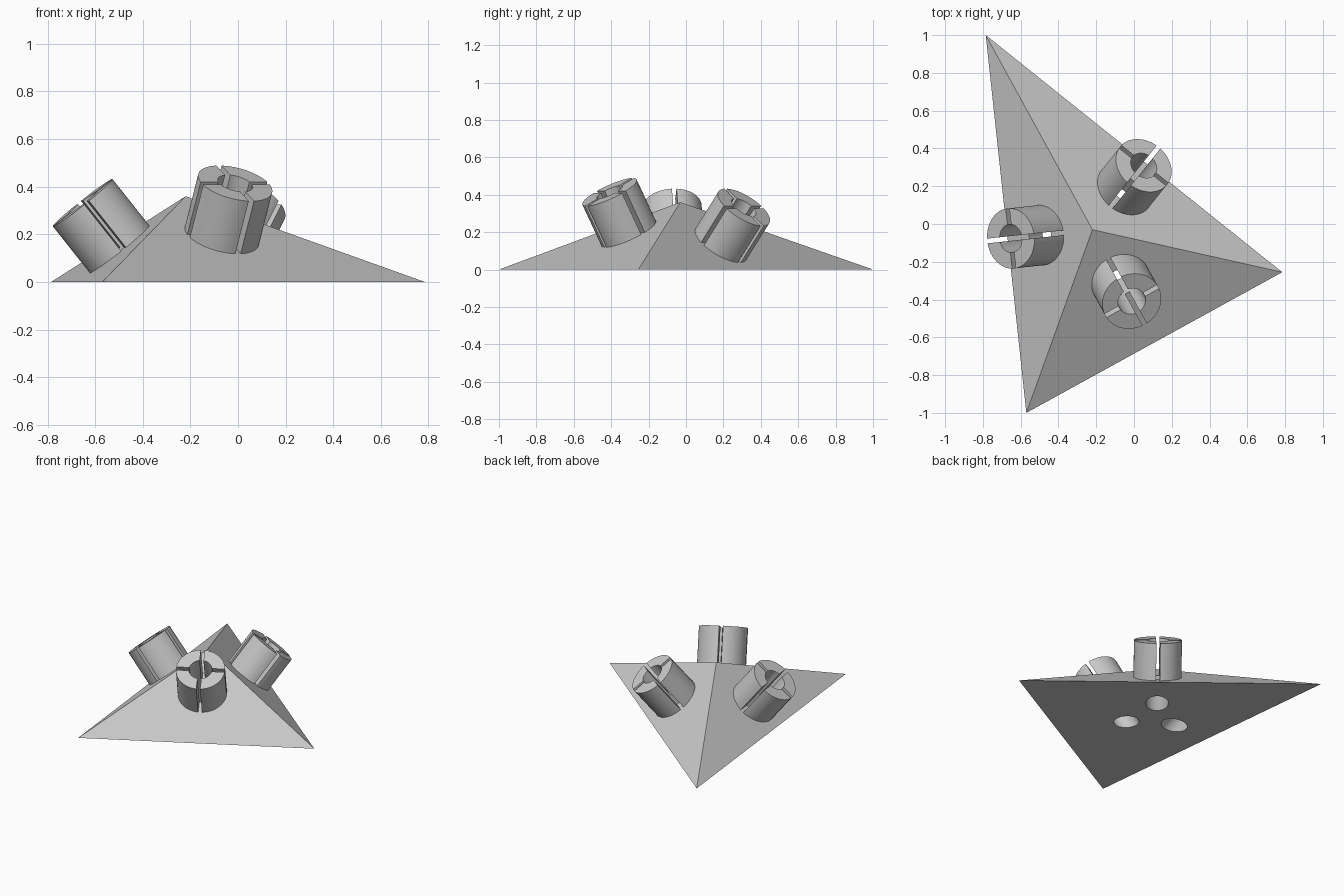
import bpy, bmesh, math
from mathutils import Vector, Matrix

cube = bpy.data.objects.get("Cube")
if cube:
    bpy.data.objects.remove(cube, do_unlink=True)

# Main dimensions
CORNERS = [Vector((-0.785, 1.0, 0)), Vector((-0.57, -1.0, 0)), Vector((0.785, -0.255, 0))]
APEX = Vector((-0.22, -0.03, 0.36))
OUTER, BORE, LENGTH, SLOT = 0.16, 0.075, 0.25, 0.025
FROM_APEX = 0.357
SINK = 0.004

grey = bpy.data.materials.new("plain grey")
grey.use_nodes = True
COLOUR = (0.58, 0.58, 0.58, 1)
grey.diffuse_color = COLOUR
grey.node_tree.nodes["Principled BSDF"].inputs["Base Color"].default_value = COLOUR


def add_object(name, bm):
    bmesh.ops.recalc_face_normals(bm, faces=bm.faces)
    mesh = bpy.data.meshes.new(name)
    bm.to_mesh(mesh)
    bm.free()
    mesh.materials.append(grey)
    obj = bpy.data.objects.new(name, mesh)
    bpy.context.collection.objects.link(obj)
    return obj


def select_only(obj):
    bpy.ops.object.select_all(action="DESELECT")
    obj.select_set(True)
    bpy.context.view_layer.objects.active = obj


def face_frame(a, b):
    """Frame on a sloping face: x runs downhill, z points out of the face."""
    normal = (b - a).cross(APEX - a).normalized()
    if normal.z < 0:
        normal = -normal
    across = Vector((0, 0, 1)).cross(normal).normalized()
    downhill = across.cross(normal).normalized()
    frame = Matrix((downhill, across, normal)).transposed().to_4x4()
    return Matrix.Translation(APEX + downhill * FROM_APEX) @ frame


def arc(radius, steps=16):
    """Quarter arc that leaves half a slot free at both ends."""
    gap = math.asin(SLOT / 2 / radius)
    span = math.pi / 2 - 2 * gap
    return [Vector((radius * math.cos(gap + span * i / steps),
                    radius * math.sin(gap + span * i / steps), -SINK))
            for i in range(steps + 1)]


def slotted_collar(name, frame):
    bm = bmesh.new()
    outline = arc(OUTER) + arc(BORE)[::-1]
    for quarter in range(4):
        turn = frame @ Matrix.Rotation(quarter * math.pi / 2, 4, "Z")
        face = bm.faces.new([bm.verts.new(turn @ p) for p in outline])
        top = bmesh.ops.extrude_face_region(bm, geom=[face], use_keep_orig=True)
        moved = [g for g in top["geom"] if isinstance(g, bmesh.types.BMVert)]
        bmesh.ops.translate(bm, verts=moved, vec=frame.to_3x3() @ Vector((0, 0, LENGTH + SINK)))
    return add_object(name, bm)


def bore_cutter(frame):
    bm = bmesh.new()
    bmesh.ops.create_cone(bm, cap_ends=True, segments=64, radius1=BORE, radius2=BORE,
                          depth=1.0, matrix=frame @ Matrix.Translation((0, 0, -0.3)))
    cutter = add_object("bore_cutter", bm)
    cutter.hide_render = True
    return cutter


# Three-sided pyramid base
bm = bmesh.new()
low = [bm.verts.new(c) for c in CORNERS]
tip = bm.verts.new(APEX)
bm.faces.new(low)
for i in range(3):
    bm.faces.new((low[i], low[(i + 1) % 3], tip))
base = add_object("pyramid_base", bm)

# A collar on each sloping face, with its bore drilled through the base
names = ["right_collar", "front_collar", "back_collar"]
for i, name in enumerate(names):
    frame = face_frame(CORNERS[i], CORNERS[(i + 1) % 3])
    collar = slotted_collar(name, frame)
    cutter = bore_cutter(frame)
    select_only(base)
    cut = base.modifiers.new("bore", "BOOLEAN")
    cut.operation = "DIFFERENCE"
    cut.solver = "EXACT"
    cut.object = cutter
    bpy.ops.object.modifier_apply(modifier=cut.name)
    bpy.data.objects.remove(cutter, do_unlink=True)
    select_only(collar)
    bpy.ops.object.shade_smooth_by_angle(angle=math.radians(30))

select_only(base)
bpy.ops.object.shade_smooth_by_angle(angle=math.radians(30))
